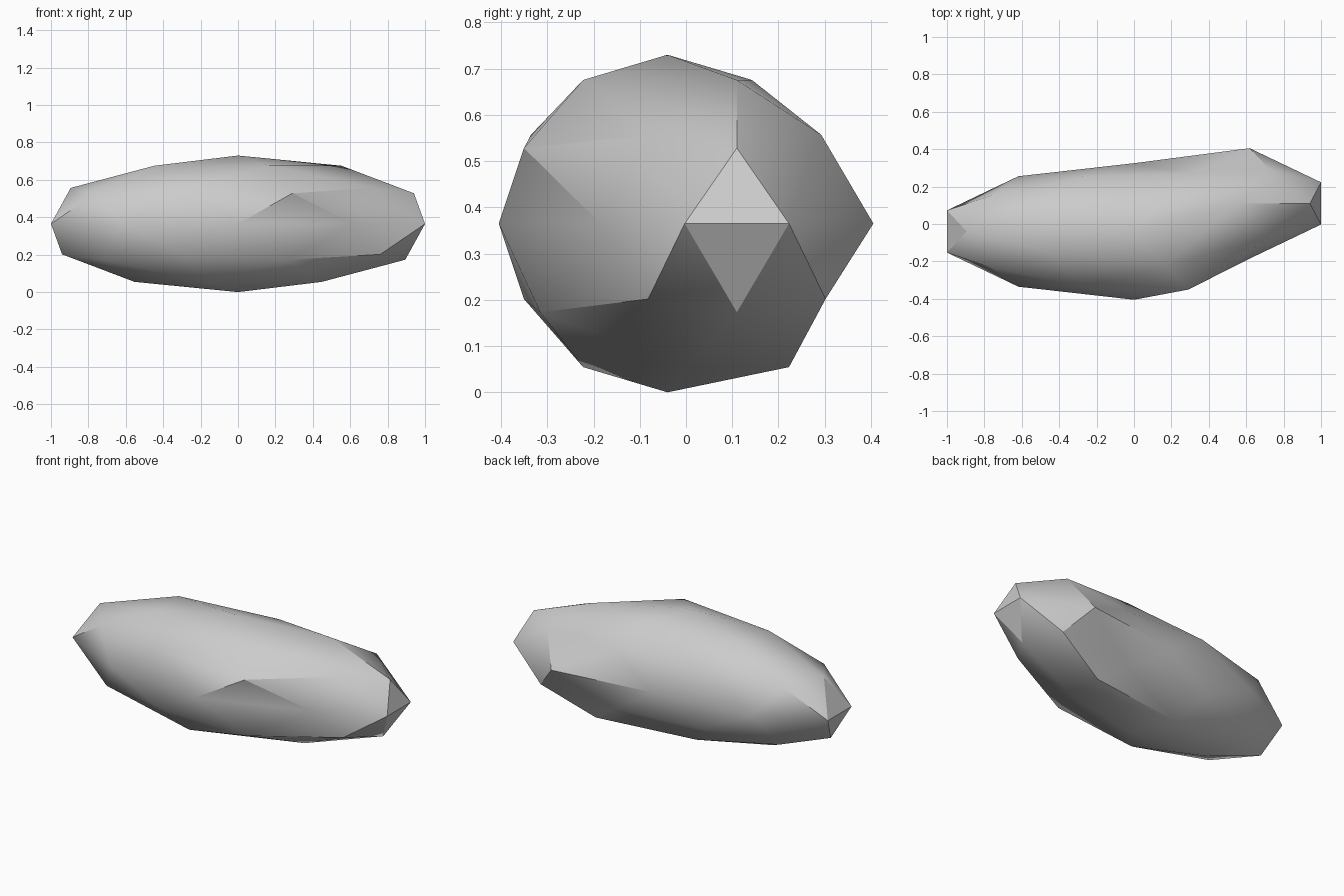
import bpy
import bmesh

cube = bpy.data.objects.get("Cube")
if cube:
    bpy.data.objects.remove(cube, do_unlink=True)

# Stone colour
stone = bpy.data.materials.new("stone grey")
stone.use_nodes = True
grey = (0.6, 0.6, 0.6, 1.0)
stone.diffuse_color = grey
stone.node_tree.nodes["Principled BSDF"].inputs["Base Color"].default_value = grey

# Low-poly sphere, stretched along x, with its left end pushed backwards
bm = bmesh.new()
bmesh.ops.create_icosphere(bm, subdivisions=2, radius=1.0)
for v in bm.verts:
    x, y, z = v.co
    push = 0.15 if x > 0.35 else 0.0
    if 0.2 < x < 0.35 and z < -0.4:   # slight drag on the underside
        push = 0.02
    v.co = (x * 1.0515, y * 0.365 - 0.04 + push, (z + 1.0) * 0.365)
bmesh.ops.recalc_face_normals(bm, faces=bm.faces)

mesh = bpy.data.meshes.new("rock")
bm.to_mesh(mesh)
bm.free()
mesh.materials.append(stone)
rock = bpy.data.objects.new("rock", mesh)
bpy.context.collection.objects.link(rock)

# Soft facets with crisp strong creases
bpy.ops.object.select_all(action='DESELECT')
rock.select_set(True)
bpy.context.view_layer.objects.active = rock
bpy.ops.object.shade_smooth_by_angle(angle=0.5236)
